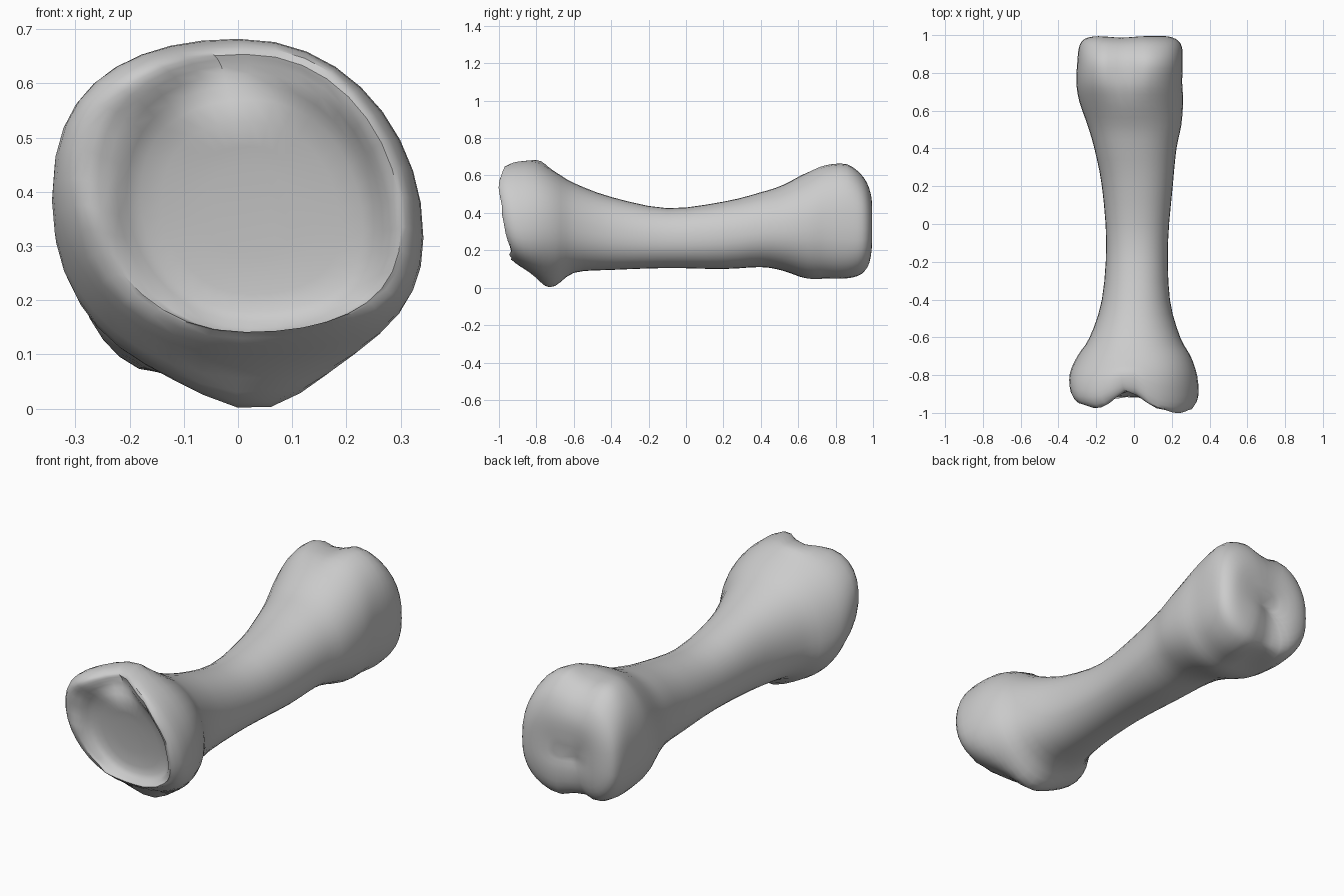
import bpy, bmesh, math, random
from mathutils import Vector

cube = bpy.data.objects.get("Cube")
if cube:
    bpy.data.objects.remove(cube, do_unlink=True)

random.seed(4)
SIDES = 36
STEPS = 3

# Sections from the hollow front face to the back face:
# y, left edge, right edge, top, bottom
SECTIONS = [
    (-.885, -.06, .10, .45, .28),
    (-.90, -.18, .23, .57, .18),
    (-.945, -.24, .28, .635, .14),
    (-.953, -.29, .31, .66, .14),
    (-.90, -.335, .34, .68, .10),
    (-.80, -.34, .335, .675, .055),
    (-.70, -.30, .30, .62, .05),
    (-.60, -.235, .245, .56, .085),
    (-.40, -.17, .19, .485, .095),
    (-.10, -.147, .18, .425, .105),
    (.20, -.17, .205, .46, .10),
    (.40, -.21, .225, .51, .11),
    (.52, -.245, .25, .55, .09),
    (.65, -.29, .26, .62, .045),
    (.75, -.305, .255, .665, .04),
    (.86, -.30, .258, .67, .04),
    (.94, -.29, .253, .61, .065),
    (.98, -.26, .22, .54, .12),
    (.995, -.19, .16, .46, .21),
    (.99, -.07, .05, .36, .28),
]


def catmull(a, b, c, d, t):
    return b + t / 2 * (c - a + t * (2 * a - 5 * b + 4 * c - d + t * (3 * (b - c) + d - a)))


def smooth_sections(rows):
    padded = [rows[0]] + rows + [rows[-1]]
    out = []
    for four in zip(padded, padded[1:], padded[2:], padded[3:]):
        for k in range(STEPS):
            out.append([catmull(*values, k / STEPS) for values in zip(*four)])
    return out + [list(rows[-1])]


def ramp(lo, hi, value):
    t = min(1, max(0, (value - lo) / (hi - lo)))
    return t * t * (3 - 2 * t)


def bump(value, centre, width):
    return math.exp(-((value - centre) / width) ** 2)


def surface_point(section, angle):
    y, left, right, top, bottom = section
    front = ramp(-.70, -.92, y)
    back = ramp(.58, .88, y)
    c, s = math.cos(angle), math.sin(angle)
    # The back knob is squarer than the rest
    power = .93 - .13 * back
    across = math.copysign(abs(c) ** power, c)
    upward = math.copysign(abs(s) ** power, s)
    x = (left + right) / 2 + (right - left) / 2 * across
    middle = bottom + .46 * (top - bottom)
    z = middle + (top - middle if s > 0 else middle - bottom) * upward
    # Groove between the two knuckles, above and below
    groove = bump(x, -.06, .075) * back
    z -= .05 * s * groove * ((top - bottom) / .63) ** 2
    y -= .02 * groove * ramp(.90, .98, y) * (1 - .6 * s)
    # Pointed keel under the front knob
    if s < 0:
        z += s * .05 * bump(x, .04, .13) * bump(y, -.73, .09)
    # Front knob sits lower on its left side
    z -= .05 * front * c * abs(c) * (right - left) / .67
    # Front face leans forward towards the top, with a notch in its upper rim
    y -= front * (.15 * (min(z, .56) - .35) + .06 * (x - .02))
    y += front * .10 * bump(x, -.03, .10) * ramp(.52, .66, z)
    return Vector((x, y, z))


# Lofted skin of the bone
bm = bmesh.new()
rings = []
for section in smooth_sections(SECTIONS):
    rings.append([bm.verts.new(surface_point(section, 2 * math.pi * i / SIDES))
                  for i in range(SIDES)])

# Worn, uneven rim around the front hollow
for i in range(SIDES):
    chip = random.uniform(-.006, .012)
    for ring in rings[2 * STEPS:3 * STEPS + 1]:
        ring[i].co.y += chip

for a, b in zip(rings, rings[1:]):
    for i in range(SIDES):
        j = (i + 1) % SIDES
        bm.faces.new((a[i], a[j], b[j], b[i]))
bm.faces.new(rings[0])
bm.faces.new(rings[-1])
bmesh.ops.recalc_face_normals(bm, faces=bm.faces)

mesh = bpy.data.meshes.new("bone")
bm.to_mesh(mesh)
bm.free()
bone = bpy.data.objects.new("bone", mesh)
bpy.context.collection.objects.link(bone)

# Plain grey material
grey = bpy.data.materials.new("bone_grey")
grey.use_nodes = True
colour = (.6, .6, .6, 1)
grey.diffuse_color = colour
grey.node_tree.nodes["Principled BSDF"].inputs["Base Color"].default_value = colour
mesh.materials.append(grey)

bpy.context.view_layer.objects.active = bone
bone.select_set(True)
bpy.ops.object.shade_smooth_by_angle(angle=math.radians(40))
